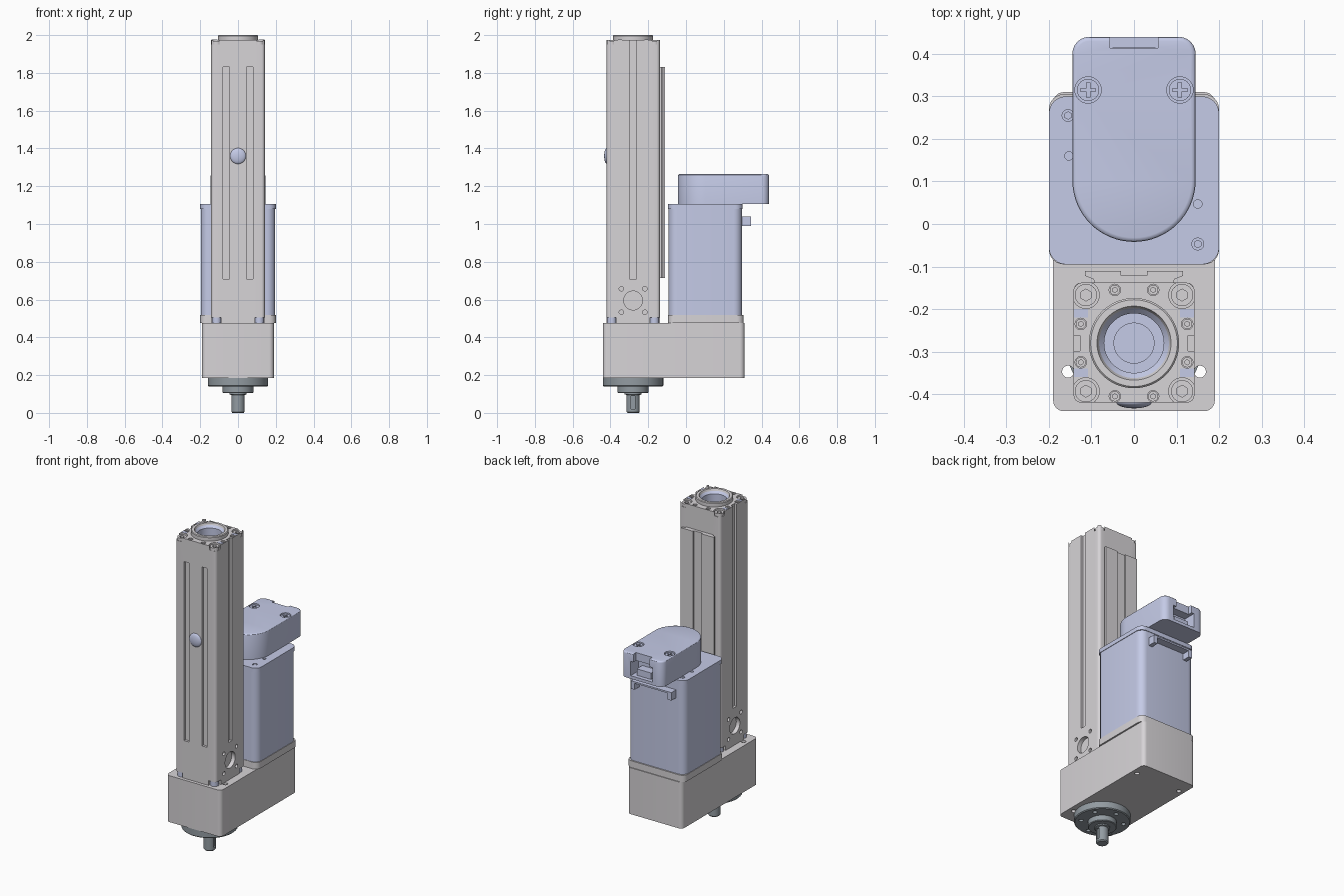
import bpy, bmesh, math
from mathutils import Matrix, Vector

if "Cube" in bpy.data.objects:
    bpy.data.objects.remove(bpy.data.objects["Cube"])

CY = -0.28  # axis of column, flange and shaft


def material(name, rgb):
    m = bpy.data.materials.new(name)
    m.diffuse_color = (*rgb, 1)
    m.use_nodes = True
    m.node_tree.nodes["Principled BSDF"].inputs["Base Color"].default_value = m.diffuse_color
    return m


GREY = material("light grey", (0.68, 0.66, 0.68))
BLUE = material("pale blue", (0.57, 0.61, 0.82))
STEEL = material("slate steel", (0.29, 0.33, 0.36))


def finish(name, bm, mat):
    bmesh.ops.remove_doubles(bm, verts=bm.verts, dist=1e-5)
    bmesh.ops.recalc_face_normals(bm, faces=bm.faces)
    me = bpy.data.meshes.new(name)
    bm.to_mesh(me)
    bm.free()
    if mat:
        me.materials.append(mat)
    ob = bpy.data.objects.new(name, me)
    bpy.context.scene.collection.objects.link(ob)
    return ob


def prism(name, pts, z0, z1, mat=None, bevel=0):
    bm = bmesh.new()
    base = bm.faces.new([bm.verts.new((x, y, z0)) for x, y in pts])
    ext = bmesh.ops.extrude_face_region(bm, geom=[base], use_keep_orig=True)
    bmesh.ops.translate(bm, vec=(0, 0, z1 - z0),
                        verts=[g for g in ext["geom"] if isinstance(g, bmesh.types.BMVert)])
    if bevel:
        rim = [e for e in bm.edges if all(v.co.z > z1 - 1e-4 for v in e.verts)]
        bmesh.ops.bevel(bm, geom=rim, offset=bevel, segments=3, profile=0.5, affect='EDGES')
    return finish(name, bm, mat)


def arc(cx, cy, r, a0, a1, n):
    return [(cx + r * math.cos(math.radians(a0 + (a1 - a0) * i / n)),
             cy + r * math.sin(math.radians(a0 + (a1 - a0) * i / n))) for i in range(n + 1)]


def rrect(x0, x1, y0, y1, r, n=6):
    return (arc(x1 - r, y1 - r, r, 0, 90, n) + arc(x0 + r, y1 - r, r, 90, 180, n)
            + arc(x0 + r, y0 + r, r, 180, 270, n) + arc(x1 - r, y0 + r, r, 270, 360, n))


def box(name, x0, x1, y0, y1, z0, z1, mat=None):
    return prism(name, [(x0, y0), (x1, y0), (x1, y1), (x0, y1)], z0, z1, mat)


def cyl(name, c, r, depth, mat=None, axis='Z', n=32):
    bm = bmesh.new()
    bmesh.ops.create_cone(bm, cap_ends=True, segments=n, radius1=r, radius2=r, depth=depth)
    if axis == 'X':
        bmesh.ops.rotate(bm, verts=bm.verts, matrix=Matrix.Rotation(math.pi / 2, 3, 'Y'))
    bmesh.ops.translate(bm, verts=bm.verts, vec=Vector(c))
    return finish(name, bm, mat)


def lathe(name, profile, mat, steps=64):
    bm = bmesh.new()
    vs = [bm.verts.new((r, CY, z)) for r, z in profile]
    es = [bm.edges.new(p) for p in zip(vs, vs[1:])]
    bmesh.ops.spin(bm, geom=vs + es, cent=(0, CY, 0), axis=(0, 0, 1),
                   angle=2 * math.pi, steps=steps)
    return finish(name, bm, mat)


def cut(ob, cutters):
    for c in cutters:
        m = ob.modifiers.new("cut", 'BOOLEAN')
        m.operation, m.solver, m.object = 'DIFFERENCE', 'EXACT', c
    dg = bpy.context.evaluated_depsgraph_get()
    me = bpy.data.meshes.new_from_object(ob.evaluated_get(dg))
    ob.modifiers.clear()
    ob.data = me
    for c in cutters:
        bpy.data.objects.remove(c)


SIGNS = [(a, b) for a in (-1, 1) for b in (-1, 1)]

# Gearbox housing with through holes
gearbox = prism("gearbox", rrect(-0.19, 0.19, -0.44, 0.31, 0.025), 0.185, 0.475, GREY)
cut(gearbox, [cyl("hole", (s * 0.155, y, 0.33), 0.014, 0.4) for s in (-1, 1) for y in (-0.347, 0.21)])

# Output flange and shaft
flange = lathe("output_flange", [(0, 0.19), (0.16, 0.19), (0.16, 0.145), (0.155, 0.14), (0.082, 0.14),
                                 (0.082, 0.109), (0.078, 0.105), (0, 0.105)], STEEL)
cut(flange, [cyl("hole", (0.122 * math.cos(a), CY + 0.122 * math.sin(a), 0.14), 0.013, 0.06, n=20)
             for a in [math.radians(30 + 60 * i) for i in range(6)]])
shaft = lathe("output_shaft", [(0, 0.12), (0.045, 0.12), (0.045, 0.098), (0.035, 0.095), (0.035, 0.006),
                               (0.03, 0), (0, 0)], STEEL, 40)
cut(shaft, [box("keyway", 0.024, 0.05, CY - 0.011, CY + 0.011, 0.02, 0.09)])

# Column: square extrusion with slots, ports, bolt pockets and bore
column = prism("column", rrect(-0.142, 0.142, -0.42, -0.138, 0.018), 0.475, 1.975, GREY)
cutters = [cyl("bore", (0, CY, 1.98), 0.1, 0.2, n=64)]
for s in (-1, 1):
    cutters.append(box("slot", s * 0.0625 - 0.017, s * 0.0625 + 0.017, -0.45, -0.405, 0.71, 1.83))
    x0, x1 = sorted((s * 0.127, s * 0.17))
    cutters.append(box("side_slot", x0, x1, CY - 0.018, CY + 0.018, 0.71, 2.0))
    cutters.append(cyl("port", (s * 0.142, CY, 0.595), 0.05, 0.05, axis='X', n=40))
    for a, b in SIGNS:
        cutters.append(cyl("port_hole", (s * 0.142, CY + a * 0.062, 0.595 + b * 0.062), 0.012, 0.03,
                           axis='X', n=16))
for a, b in SIGNS:
    x0, x1 = sorted((a * 0.09, a * 0.16))
    y0, y1 = sorted((CY + b * 0.09, CY + b * 0.16))
    cutters.append(box("foot_pocket", x0, x1, y0, y1, 0.46, 0.505))
    cutters.append(cyl("top_pocket", (a * 0.113, CY + b * 0.113, 1.98), 0.0315, 0.06))
    for x, y in ((a * 0.125, CY + b * 0.045), (a * 0.045, CY + b * 0.125)):
        cutters.append(cyl("screw_pocket", (x, y, 1.98), 0.0135, 0.03, n=20))
cut(column, cutters)

# Bolts at both ends of the column
for a, b in SIGNS:
    x, y = a * 0.113, CY + b * 0.113
    bolt = cyl("top_bolt", (x, y, 1.953), 0.026, 0.03, GREY)
    cut(bolt, [cyl("hex", (x, y, 1.97), 0.014, 0.03, n=6)])
    cyl("foot_bolt", (x, y, 0.489), 0.025, 0.034, BLUE)
    for sx, sy in ((a * 0.125, CY + b * 0.045), (a * 0.045, CY + b * 0.125)):
        screw = cyl("small_screw", (sx, sy, 1.964), 0.012, 0.014, GREY, n=20)
        cut(screw, [cyl("hex", (sx, sy, 1.972), 0.006, 0.012, n=6)])
    # Blue inlays beside the collar
    x0, x1 = sorted((a * 0.108, a * 0.1405))
    y0, y1 = sorted((CY + b * 0.06, CY + b * 0.08))
    box("top_inlay", x0, x1, y0, y1, 1.972, 1.9765, BLUE)

# Collar with a stepped bore at the column top
lathe("collar", [(0, 1.9), (0.1, 1.9), (0.106, 1.96), (0.106, 1.996), (0.102, 2.0), (0.087, 2.0),
                 (0.082, 1.988)], GREY)
lathe("collar_bore", [(0.082, 1.988), (0.07, 1.975), (0.07, 1.925), (0.047, 1.925), (0.047, 1.915),
                      (0, 1.915)], BLUE)

# Dovetail rail on the column back
prism("back_rail", [(-0.09, -0.145), (-0.095, -0.13), (-0.115, -0.122), (-0.115, -0.111), (-0.03, -0.111),
                    (-0.03, -0.121), (0.03, -0.121), (0.03, -0.111), (0.115, -0.111), (0.115, -0.122),
                    (0.095, -0.13), (0.09, -0.145)], 0.715, 1.83, GREY)

# Domed button on the column front
bm = bmesh.new()
bmesh.ops.create_uvsphere(bm, u_segments=32, v_segments=16, radius=0.042)
bmesh.ops.scale(bm, verts=bm.verts, vec=(1, 0.34, 1))
bmesh.ops.translate(bm, verts=bm.verts, vec=(0, -0.419, 1.36))
finish("front_button", bm, BLUE)

# Motor: base plate, body and end cap
prism("motor_base", rrect(-0.2, 0.2, -0.095, 0.305, 0.035), 0.475, 0.517, GREY)
prism("motor_body", rrect(-0.197, 0.197, -0.092, 0.297, 0.045), 0.517, 1.08, BLUE)
cap = prism("motor_cap", rrect(-0.2, 0.2, -0.095, 0.3, 0.04), 1.08, 1.106, BLUE)
spots = [(-0.155, 0.255, 0.014), (-0.153, 0.16, 0.01), (0.15, 0.047, 0.01), (0.15, -0.047, 0.014)]
cut(cap, [cyl("hole", (x, y, 1.105), r, 0.024, n=20) for x, y, r in spots])
for x, y, r in (spots[0], spots[3]):
    cyl("cap_screw", (x, y, 1.097), r * 0.7, 0.014, BLUE, n=6)

# Rear bracket: thin shelf with two tabs
box("bracket_shelf", -0.14, 0.14, 0.29, 0.345, 1.03, 1.04, BLUE)
for s in (-1, 1):
    x0, x1 = sorted((s * 0.115, s * 0.14))
    box("bracket_tab", x0, x1, 0.29, 0.345, 0.99, 1.035, BLUE)

# Terminal cover: round front, square back, connector opening
cover = prism("terminal_cover", arc(0, 0.103, 0.145, 180, 360, 32) + arc(0.105, 0.4, 0.04, 0, 90, 6)
              + arc(-0.105, 0.4, 0.04, 90, 180, 6), 1.106, 1.265, BLUE, bevel=0.01)
cut(cover, [box("opening", -0.075, 0.075, 0.36, 0.46, 1.125, 1.215),
            box("notch", -0.056, 0.056, 0.414, 0.46, 1.2, 1.3)]
    + [cyl("screw_pocket", (s * 0.108, 0.315, 1.265), 0.031, 0.04) for s in (-1, 1)])
box("connector", -0.05, 0.05, 0.35, 0.415, 1.12, 1.165, BLUE)
for s in (-1, 1):
    x, y = s * 0.108, 0.315
    screw = cyl("cover_screw", (x, y, 1.25), 0.026, 0.02, BLUE)
    cut(screw, [box("cross", x - 0.018, x + 0.018, y - 0.004, y + 0.004, 1.25, 1.27),
                box("cross", x - 0.004, x + 0.004, y - 0.018, y + 0.018, 1.25, 1.27)])

# Smooth round surfaces, keep edges sharp
bpy.ops.object.select_all(action='SELECT')
bpy.context.view_layer.objects.active = column
bpy.ops.object.shade_smooth_by_angle(angle=math.radians(30))
